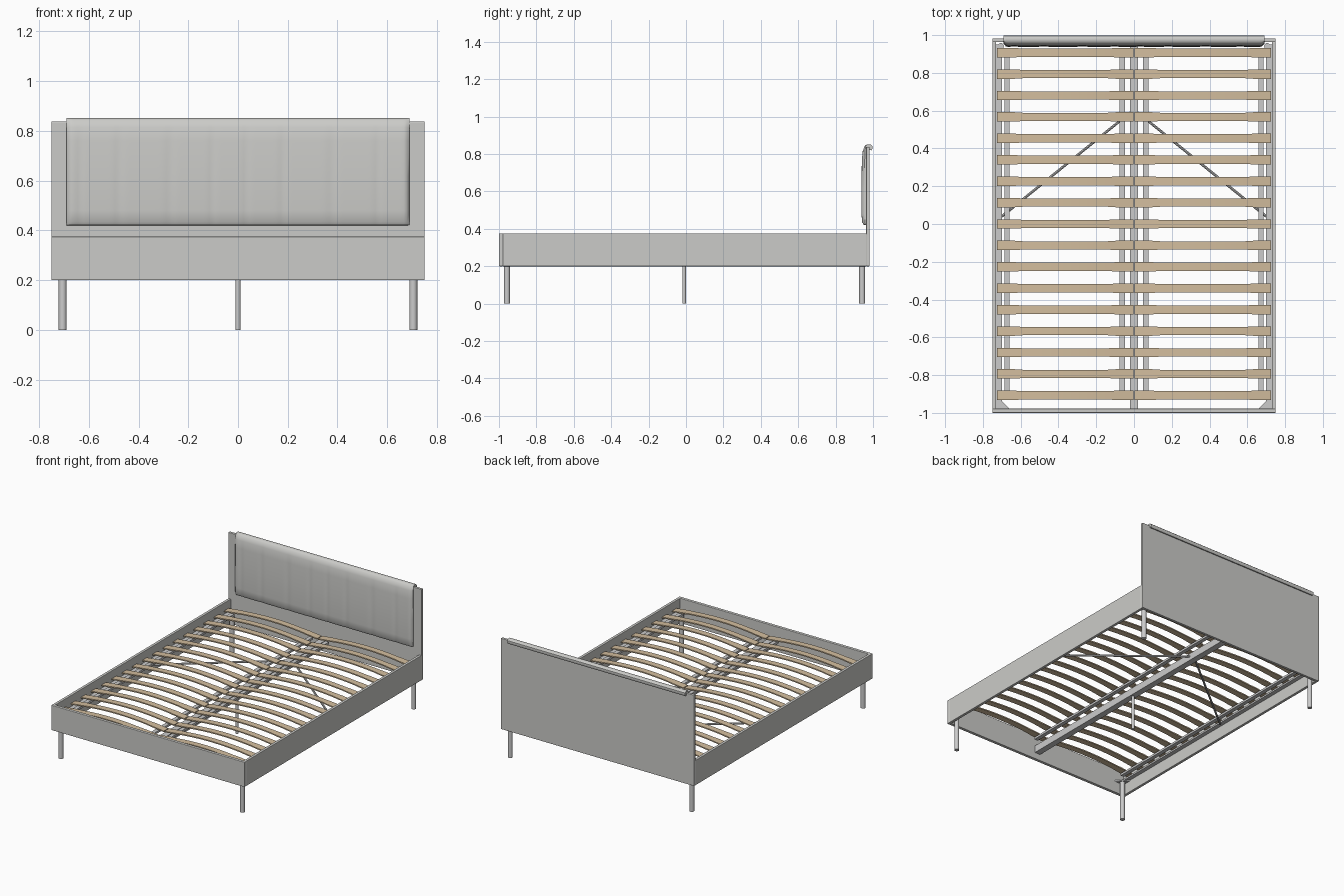
import bpy, bmesh, math
from mathutils import Vector

cube = bpy.data.objects.get("Cube")
if cube:
    bpy.data.objects.remove(cube, do_unlink=True)


def material(name, rgb):
    m = bpy.data.materials.new(name)
    m.use_nodes = True
    m.diffuse_color = (*rgb, 1)
    m.node_tree.nodes["Principled BSDF"].inputs["Base Color"].default_value = (*rgb, 1)
    return m


FABRIC = material("light grey fabric", (0.6, 0.6, 0.58))
METAL = material("light grey metal", (0.6, 0.6, 0.6))
WOOD = material("pale birch", (0.65, 0.51, 0.34))


def finish(name, bm, mat, smooth=False):
    bmesh.ops.recalc_face_normals(bm, faces=bm.faces)
    mesh = bpy.data.meshes.new(name)
    bm.to_mesh(mesh)
    bm.free()
    mesh.materials.append(mat)
    obj = bpy.data.objects.new(name, mesh)
    bpy.context.collection.objects.link(obj)
    if smooth:
        bpy.ops.object.select_all(action="DESELECT")
        bpy.context.view_layer.objects.active = obj
        obj.select_set(True)
        bpy.ops.object.shade_smooth_by_angle(angle=math.radians(40))
    return obj


def box(name, lo, hi, mat, bevel=0):
    lo, hi = Vector(lo), Vector(hi)
    bm = bmesh.new()
    bmesh.ops.create_cube(bm, size=1)
    for v in bm.verts:
        v.co = (lo + hi) / 2 + v.co * (hi - lo)
    obj = finish(name, bm, mat)
    if bevel:
        mod = obj.modifiers.new("soft edges", "BEVEL")
        mod.width, mod.segments = bevel, 2
    return obj


def rod(name, a, b, radius, mat, sides=16):
    a, b = Vector(a), Vector(b)
    bm = bmesh.new()
    bmesh.ops.create_cone(bm, cap_ends=True, segments=sides, radius1=radius,
                          radius2=radius, depth=(b - a).length)
    turn = (b - a).to_track_quat("Z", "Y")
    for v in bm.verts:
        v.co = turn @ v.co + (a + b) / 2
    return finish(name, bm, mat, smooth=True)


def loft(name, rings, mat, smooth=True):
    """Skin a list of equal closed rings and cap both ends."""
    bm = bmesh.new()
    rows = [[bm.verts.new(p) for p in ring] for ring in rings]
    n = len(rows[0])
    for r, s in zip(rows, rows[1:]):
        for i in range(n):
            j = (i + 1) % n
            bm.faces.new((r[i], r[j], s[j], s[i]))
    bm.faces.new(rows[0])
    bm.faces.new(rows[-1])
    return finish(name, bm, mat, smooth)


SIDES = (("left", 1), ("right", -1))

# Upholstered frame: foot, side rails and headboard panel
box("foot_rail", (-0.75, -1, 0.2), (0.75, -0.978, 0.375), FABRIC, 0.003)
box("headboard_panel", (-0.75, 0.963, 0.2), (0.75, 0.982, 0.838), FABRIC, 0.003)
for side, s in SIDES:
    xs = sorted((s * 0.75, s * 0.73))
    box(side + "_rail", (xs[0], -0.98, 0.2), (xs[1], 0.965, 0.375), FABRIC, 0.003)
    xs = sorted((s * 0.732, s * 0.7))
    box(side + "_ledge", (xs[0], -0.96, 0.285), (xs[1], 0.95, 0.297), METAL)

# Headboard cushion, hung over the top edge, with soft vertical creases
profile = [(0.966, 0.42), (0.95, 0.422), (0.942, 0.435), (0.938, 0.48),
           (0.938, 0.62), (0.94, 0.76), (0.945, 0.815), (0.955, 0.843),
           (0.968, 0.852), (0.985, 0.852), (0.996, 0.843), (0.998, 0.83),
           (0.992, 0.82), (0.981, 0.822), (0.966, 0.83)]
rings = []
STEPS = 120
for k in range(STEPS + 1):
    x = -0.69 + 1.38 * k / STEPS
    edge = min(1, (0.69 - abs(x)) / 0.025)
    puff = 0.45 + 0.55 * math.sqrt(edge * (2 - edge))
    crease = 0.003 * max(0, math.sin(x * 38 + math.sin(x * 9))) ** 6
    ring = []
    for y, z in profile:
        if y < 0.966:
            y = 0.966 - (0.966 - y) * puff + crease * (0.4 < z < 0.8)
        ring.append((x, y, z))
    rings.append(ring)
loft("headboard_cushion", rings, FABRIC)

# Legs
for side, s in SIDES:
    for end, y in (("front", -0.957), ("back", 0.942)):
        rod(f"{end}_{side}_leg", (s * 0.705, y, 0), (s * 0.705, y, 0.29), 0.016, METAL)
rod("middle_leg", (0, -0.01, 0), (0, -0.01, 0.25), 0.01, METAL)

# Centre beam, slat holder strips and diagonal braces
box("centre_beam", (-0.022, -0.978, 0.245), (0.022, 0.963, 0.295), METAL)
for side, s in SIDES:
    for part, x in (("outer", 0.672), ("inner", 0.062)):
        box(f"{side}_{part}_slat_strip", (s * x - 0.014, -0.92, 0.298),
            (s * x + 0.014, 0.9, 0.313), METAL)
    rod(side + "_brace", (s * 0.7, 0.04, 0.275), (s * 0.02, 0.59, 0.275), 0.007, METAL, 8)

    # Triangular brackets in the foot corners
    tri = [(0.73, -0.978), (0.66, -0.978), (0.73, -0.908)]
    loft(side + "_corner_bracket",
         [[(s * x, y, z) for x, y in tri] for z in (0.28, 0.29)], METAL, False)

# Sprung slats: two bowed rows, slimmer in the middle of each span
ROWS, SPAN = 17, 16
for side, s in SIDES:
    for r in range(ROWS):
        y = -0.907 + 1.814 * r / (ROWS - 1)
        rings = []
        for k in range(SPAN + 1):
            t = k / SPAN
            x = s * (0.003 + 0.722 * t)
            z = 0.316 + 0.026 * math.sin(math.pi * t)
            w = 0.022 + 0.003 * (abs(t - 0.5) > 0.36)
            rings.append([(x, y - w, z), (x, y + w, z),
                          (x, y + w, z + 0.008), (x, y - w, z + 0.008)])
        loft(f"{side}_slat_{r + 1}", rings, WOOD)
